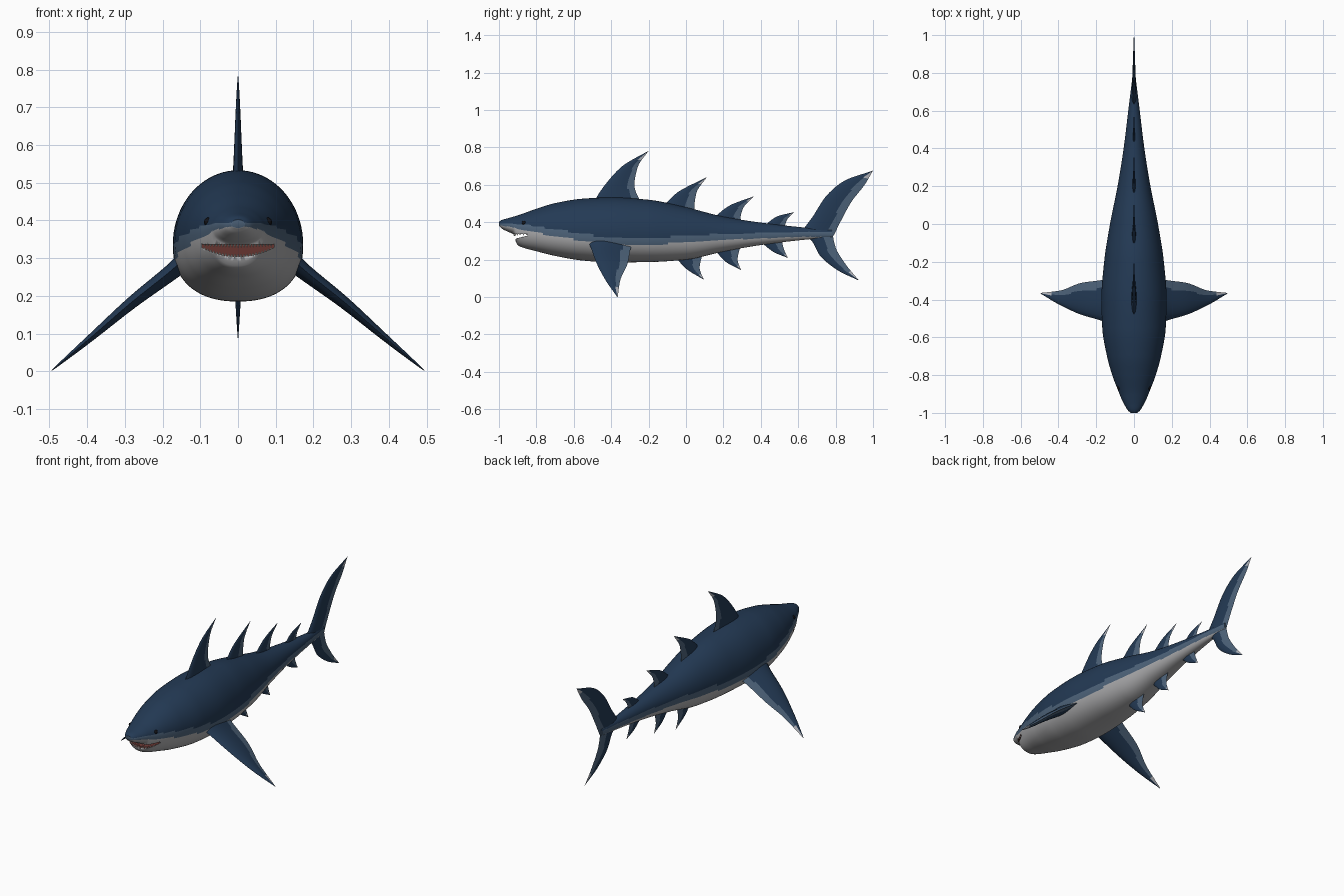
import bpy, bmesh, math
from mathutils import Vector

if "Cube" in bpy.data.objects:
    bpy.data.objects.remove(bpy.data.objects["Cube"])

# ---------- colours ----------
def mat(name, r, g, b):
    m = bpy.data.materials.new(name)
    m.diffuse_color = (r, g, b, 1)
    m.use_nodes = True
    m.node_tree.nodes["Principled BSDF"].inputs["Base Color"].default_value = m.diffuse_color
    return m

NAVY, SLATE, BELLY, PALE, MOUTH, TOOTH, EYE = range(7)
MATS = [mat("navy_back", .017, .042, .09), mat("slate_band", .075, .125, .195),
        mat("grey_belly", .42, .42, .43), mat("pale_tip", .45, .46, .5),
        mat("mouth_red", .13, .035, .03), mat("tooth_white", .75, .73, .68),
        mat("eye_black", .006, .006, .008)]

# ---------- helpers ----------
def spline(rows, x):
    """Monotone cubic through rows of (key, value, value, ...)."""
    x = min(max(x, rows[0][0]), rows[-1][0])
    i = 0
    while i < len(rows) - 2 and x > rows[i + 1][0]:
        i += 1
    def secant(j, c):
        return (rows[j + 1][c] - rows[j][c]) / (rows[j + 1][0] - rows[j][0])
    def slope(j, c):
        if j == 0:
            return secant(0, c)
        if j == len(rows) - 1:
            return secant(j - 1, c)
        a, b = secant(j - 1, c), secant(j, c)
        return 0 if a * b <= 0 else 2 * a * b / (a + b)
    h = rows[i + 1][0] - rows[i][0]
    t = (x - rows[i][0]) / h
    out = []
    for c in range(1, len(rows[0])):
        p, q = rows[i][c], rows[i + 1][c]
        out.append(p * (2*t**3 - 3*t*t + 1) + q * (3*t*t - 2*t**3)
                   + h * slope(i, c) * (t**3 - 2*t*t + t) + h * slope(i + 1, c) * (t**3 - t*t))
    return out

def finish(name, bm, angle=50):
    bmesh.ops.remove_doubles(bm, verts=bm.verts, dist=1e-5)
    bmesh.ops.recalc_face_normals(bm, faces=bm.faces)
    me = bpy.data.meshes.new(name)
    bm.to_mesh(me)
    bm.free()
    ob = bpy.data.objects.new(name, me)
    bpy.context.collection.objects.link(ob)
    for m in MATS:
        me.materials.append(m)
    select(ob)
    bpy.ops.object.shade_smooth_by_angle(angle=math.radians(angle))
    return ob

def select(ob):
    bpy.ops.object.select_all(action='DESELECT')
    ob.select_set(True)
    bpy.context.view_layer.objects.active = ob

def loft(name, rings, paint, angle=50):
    """Closed skin over equal rings; paint(ring, step, centre) gives the colour."""
    bm = bmesh.new()
    vs = [[bm.verts.new(p) for p in r] for r in rings]
    n = len(vs[0])
    for j in range(len(vs) - 1):
        for k in range(n):
            q = (k + 1) % n
            f = bm.faces.new((vs[j][k], vs[j][q], vs[j + 1][q], vs[j + 1][k]))
            f.material_index = paint(j, k, f.calc_center_median())
    for j in (0, len(vs) - 1):
        f = bm.faces.new(vs[j])
        f.material_index = paint(j, 0, f.calc_center_median())
    return finish(name, bm, angle)

# ---------- body: y, half width, top, widest height, bottom ----------
BODY = [(-1, .018, .402, .39, .380), (-.985, .034, .412, .388, .366),
        (-.95, .054, .422, .385, .348), (-.922, .068, .430, .38, .335),
        (-.912, .072, .433, .377, .300), (-.895, .079, .438, .373, .274),
        (-.8, .115, .472, .36, .245), (-.7, .143, .502, .35, .220),
        (-.55, .168, .526, .34, .195), (-.4, .173, .533, .335, .185),
        (-.2, .158, .520, .33, .187), (0, .127, .480, .33, .200),
        (.2, .087, .430, .33, .243), (.4, .055, .398, .335, .278),
        (.62, .028, .373, .34, .305), (.78, .008, .36, .34, .320)]
LOW = 2.3   # squarer lower half

def half_width(y, z):
    w, top, mid, bot = spline(BODY, y)
    e, d = (2, (z - mid) / (top - mid)) if z > mid else (LOW, (mid - z) / (mid - bot))
    return w * (1 - d**e)**(1 / e) if d < 1 else 0

def body_ring(y, n=80):
    w, top, mid, bot = spline(BODY, y)
    pts = []
    for k in range(n):
        a = 2 * math.pi * k / n
        c, s = math.cos(a), math.sin(a)
        e = 1 if s >= 0 else 2 / LOW
        pts.append((w * math.copysign(abs(c)**e, c), y,
                    mid + (top - mid if s >= 0 else mid - bot) * math.copysign(abs(s)**e, s)))
    return pts

# y, top of grey belly, top of slate band
BANDS = [(-1, .384, .394), (-.9, .368, .39), (-.7, .325, .362),
         (-.3, .275, .312), (.1, .300, .334), (.6, .322, .348)]

def body_paint(j, k, c):
    belly, slate = spline(BANDS, c.y)
    return BELLY if c.z < belly else SLATE if c.z < slate else NAVY

body = loft("body", [body_ring(-1 + 1.78 * (i / 170)**1.35) for i in range(171)], body_paint)

# ---------- mouth: crescent slot cut into the head ----------
def lip(x):
    return .304 + .024 * (x / .095)**2

xs = [-.095 + .19 * i / 24 for i in range(25)]
crescent = [(x, lip(x)) for x in xs] + [(x, .336) for x in reversed(xs)]
cutter = loft("mouth_cutter", [[(x, y, z) for x, z in crescent] for y in (-.96, -.825)],
              lambda j, k, c: MOUTH)
cutter.hide_render = True
mod = body.modifiers.new("mouth", 'BOOLEAN')
mod.operation, mod.solver, mod.object = 'DIFFERENCE', 'EXACT', cutter
select(body)
bpy.ops.object.modifier_apply(modifier=mod.name)
bpy.data.objects.remove(cutter)

# ---------- teeth ----------
def face_y(x, z):
    y = -1.0
    while y < -.8 and half_width(y, z) < abs(x) + .004:
        y += .002
    return y + .004

bm = bmesh.new()
for i in range(23):
    x = -.088 + .176 * i / 22
    for z, up in ((.337, -1), (lip(x) - .001, 1)):
        size = .012 if up < 0 else .010
        size *= 1 - .45 * abs(x) / .09
        y = face_y(x, z)
        base = [bm.verts.new((x + dx, y + dy, z)) for dx, dy in
                ((-.0036, 0), (0, -.003), (.0036, 0), (0, .004))]
        tip = bm.verts.new((x, y, z + up * size))
        for k in range(4):
            bm.faces.new((base[k], base[(k + 1) % 4], tip))
        bm.faces.new(base)
for f in bm.faces:
    f.material_index = TOOTH
finish("teeth", bm, 20)

# ---------- eyes ----------
bm = bmesh.new()
for side in (-1, 1):
    r = bmesh.ops.create_uvsphere(bm, u_segments=20, v_segments=12, radius=.012)
    bmesh.ops.translate(bm, verts=r['verts'], vec=(side * .078, -.866, .396))
for f in bm.faces:
    f.material_index = EYE
finish("eyes", bm)

# ---------- fins ----------
def fin(name, lead, trail, thick, edge, normal=(1, 0, 0), n=16, m=28):
    """Blade between a leading and a trailing edge; slate rear, pale tip."""
    def stations(pts):
        return [(i,) + (p if len(p) == 3 else (0,) + p) for i, p in enumerate(pts)]
    lead, trail, nv = stations(lead), stations(trail), Vector(normal)
    rings = []
    for j in range(m + 1):
        s = j / m * .998
        a = Vector(spline(lead, s * (len(lead) - 1)))
        b = Vector(spline(trail, s * (len(trail) - 1)))
        ring = []
        for k in range(2 * n):
            c = k / n if k <= n else 2 - k / n
            h = (thick * (1 - s)**.8 + .0006) * math.sin(math.pi * c**.65)
            ring.append(a.lerp(b, c) + nv * (h if k <= n else -h))
        rings.append(ring)
    def paint(j, k, centre):
        c = (k + .5) / n if k < n else 2 - (k + .5) / n
        s = j / m
        if s > .84 and c > .55:
            return PALE
        return SLATE if c > edge - .2 * s else NAVY
    return loft(name, rings, paint)

fin("main_dorsal_fin",
    [(-.50, .49), (-.476, .537), (-.425, .61), (-.34, .70), (-.20, .782)],
    [(-.21, .48), (-.25, .525), (-.276, .60), (-.258, .695), (-.20, .782)], .016, .86)
fin("second_dorsal_fin", [(-.15, .44), (-.118, .487), (-.05, .556), (.112, .642)],
    [(.07, .42), (.045, .48), (.055, .555), (.112, .642)], .013, .78)
fin("third_dorsal_fin", [(.13, .40), (.166, .438), (.235, .49), (.364, .539)],
    [(.30, .39), (.292, .425), (.305, .474), (.364, .539)], .010, .78)
fin("fourth_dorsal_fin", [(.40, .365), (.433, .393), (.49, .432), (.578, .454)],
    [(.535, .35), (.53, .38), (.54, .412), (.578, .454)], .008, .78)
fin("front_belly_fin", [(-.08, .25), (-.048, .205), (0, .152), (.096, .092)],
    [(.10, .25), (.083, .21), (.073, .155), (.096, .092)], .011, .70)
fin("middle_belly_fin", [(.13, .275), (.166, .237), (.214, .187), (.294, .145)],
    [(.30, .285), (.284, .245), (.276, .20), (.294, .145)], .009, .70)
fin("rear_belly_fin", [(.38, .31), (.417, .28), (.47, .24), (.545, .209)],
    [(.515, .315), (.516, .288), (.524, .255), (.545, .209)], .008, .70)

# tail lobes
fin("upper_tail_lobe",
    [(.61, .34), (.674, .425), (.754, .545), (.85, .623), (1, .676)],
    [(.79, .33), (.835, .42), (.885, .51), (.955, .60), (1, .676)], .013, .78)
fin("lower_tail_lobe",
    [(.62, .34), (.674, .297), (.716, .222), (.813, .142), (.925, .088)],
    [(.79, .37), (.787, .325), (.80, .265), (.85, .18), (.925, .088)], .012, .62)

# side fins
for side, name in ((-1, "left"), (1, "right")):
    fin(name + "_side_fin",
        [(side * x, y, z) for x, y, z in ((.11, -.55, .335), (.165, -.515, .278),
         (.28, -.48, .185), (.39, -.43, .09), (.495, -.368, .001))],
        [(side * x, y, z) for x, y, z in ((.11, -.27, .30), (.165, -.295, .262),
         (.28, -.312, .18), (.39, -.352, .088), (.495, -.365, .001))],
        .027, .84, (side * .65, 0, .76))
